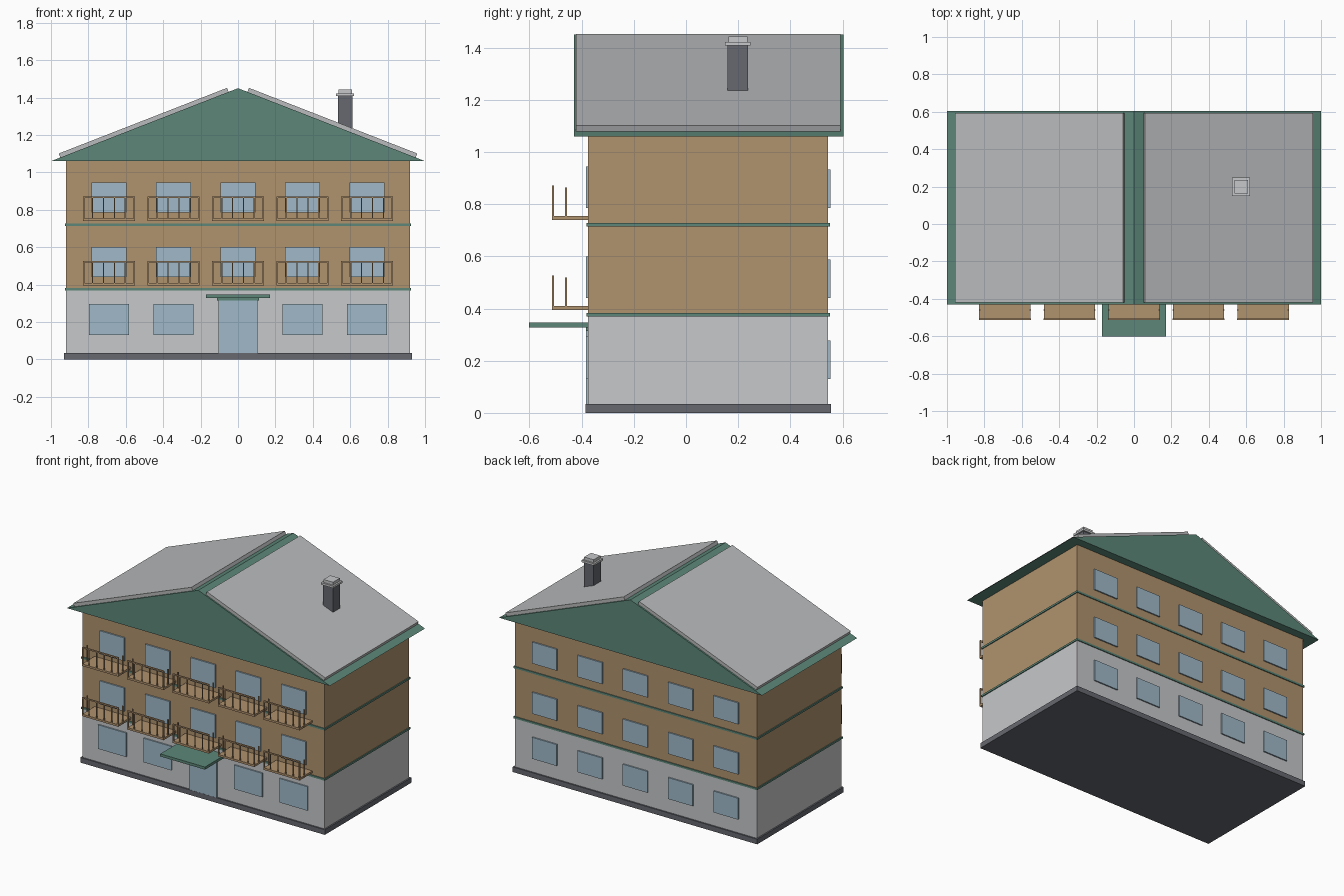
import bpy
import bmesh
from mathutils import Matrix, Vector

cube = bpy.data.objects.get("Cube")
if cube:
    bpy.data.objects.remove(cube, do_unlink=True)


def material(name, rgb):
    m = bpy.data.materials.new(name)
    m.use_nodes = True
    m.diffuse_color = (*rgb, 1)
    m.node_tree.nodes["Principled BSDF"].inputs["Base Color"].default_value = (*rgb, 1)
    return m


TAN = material("tan plaster", (0.434, 0.287, 0.155))
GREY = material("light grey plaster", (0.571, 0.578, 0.591))
PANEL = material("grey roofing", (0.49, 0.495, 0.503))
GREEN = material("green trim", (0.109, 0.242, 0.188))
GLASS = material("pale blue glass", (0.352, 0.491, 0.584))
DARK = material("dark grey stone", (0.133, 0.138, 0.159))


def finish(name, bm, mat):
    bmesh.ops.recalc_face_normals(bm, faces=bm.faces)
    me = bpy.data.meshes.new(name)
    bm.to_mesh(me)
    bm.free()
    me.materials.append(mat)
    ob = bpy.data.objects.new(name, me)
    bpy.context.collection.objects.link(ob)
    return ob


def boxes(name, mat, *spans):
    """One object from boxes given as (x range, y range, z range)."""
    bm = bmesh.new()
    for span in spans:
        lo, hi = Vector([s[0] for s in span]), Vector([s[1] for s in span])
        place = Matrix.Translation((lo + hi) / 2) @ Matrix.Diagonal((*(hi - lo), 1))
        bmesh.ops.create_cube(bm, size=1, matrix=place)
    return finish(name, bm, mat)


def extrude_y(name, mat, profile, y0, y1):
    """Extrude an (x, z) outline along y."""
    bm = bmesh.new()
    face = bm.faces.new([bm.verts.new((x, y0, z)) for x, z in profile])
    out = bmesh.ops.extrude_face_region(bm, geom=[face])
    moved = [v for v in out["geom"] if isinstance(v, bmesh.types.BMVert)]
    bmesh.ops.translate(bm, verts=moved, vec=(0, y1 - y0, 0))
    return finish(name, bm, mat)


def around(c, width):
    return (c - width / 2, c + width / 2)


FRONT, BACK, HALF = -0.375, 0.545, 0.92
FLOORS = (0.38, 0.725)
BAYS = [0.345 * i for i in range(-2, 3)]


def storey(name, mat, z0, z1, grow=0.0):
    return boxes(name, mat, ((-HALF - grow, HALF + grow), (FRONT - grow, BACK + grow), (z0, z1)))


# Walls, plinth and floor bands
storey("plinth", DARK, 0, 0.035, 0.01)
storey("ground_floor", GREY, 0.035, 0.375)
storey("upper_floors", TAN, 0.375, 1.06)
for i, z in enumerate(FLOORS):
    storey(f"floor_band_{i + 1}", GREEN, z - 0.011, z + 0.002, 0.006)

# Windows and door
front_y, back_y = (FRONT - 0.009, FRONT), (BACK, BACK + 0.009)
boxes("ground_front_windows", GLASS,
      *[(around(x, 0.213), front_y, (0.13, 0.295)) for x in BAYS if abs(x) > 0.1])
boxes("upper_front_windows", GLASS,
      *[(around(x, 0.187), front_y, (z + 0.06, z + 0.22)) for x in BAYS for z in FLOORS])
boxes("back_windows", GLASS,
      *[(around(x, 0.187), back_y, (z, z + 0.147)) for x in BAYS for z in (0.13, 0.44, 0.785)])
boxes("front_door", GLASS, (around(0, 0.21), front_y, (0.035, 0.314)))

# Entrance canopy
boxes("door_lintel", GREEN, (around(0, 0.225), front_y, (0.314, 0.328)))
boxes("entrance_canopy", GREEN, (around(0, 0.34), (-0.602, FRONT), (0.328, 0.346)))

# Balconies: slab, framed front railing with bars, and a post on each side
ROD, WIDTH, RAIL_Y = 0.008, 0.275, -0.509
for row, floor in enumerate(FLOORS):
    z = floor + 0.015
    for col, x in enumerate(BAYS):
        label = f"balcony_{row + 1}_{col + 1}"
        boxes(label + "_slab", TAN, (around(x, WIDTH), (-0.512, FRONT), (z, z + 0.014)))
        ends = [x - WIDTH / 2 + 0.003, x + WIDTH / 2 - 0.003]
        bars = [x + 0.058 * k for k in (-1.5, -0.5, 0.5, 1.5)]
        rods = [(around(p, ROD), around(RAIL_Y, ROD), (z, z + 0.13)) for p in ends]
        rods += [(around(p, 0.006), around(RAIL_Y, 0.006), (z + 0.014, z + 0.125)) for p in bars]
        rods += [(around(p, ROD), around(-0.46, 0.006), (z, z + 0.123)) for p in ends]
        rods.append((around(x, WIDTH), around(RAIL_Y, ROD), (z + 0.122, z + 0.131)))
        boxes(label + "_railing", TAN, *rods)

# Gable roof with a raised panel on each slope
EAVE, RIDGE = 1.06, 1.45
extrude_y("gable_roof", GREEN, [(-1, EAVE), (1, EAVE), (0, RIDGE)], -0.43, 0.603)
slope = Vector((1, EAVE - RIDGE))
lift = Vector((RIDGE - EAVE, 1)).normalized() * 0.023
for side, label in ((1, "left"), (-1, "right")):
    inner, outer = [Vector((0, RIDGE)) + slope * t for t in (0.05, 0.95)]
    outline = [(side * p.x, p.y) for p in (inner, outer, outer + lift, inner + lift)]
    extrude_y(f"roof_panel_{label}", PANEL, outline, -0.421, 0.593)

# Chimney with stepped cap
boxes("chimney_stack", DARK, ((0.535, 0.611), (0.16, 0.238), (1.21, 1.41)))
boxes("chimney_cap", GREY, ((0.525, 0.621), (0.15, 0.248), (1.408, 1.422)),
      ((0.537, 0.609), (0.162, 0.236), (1.42, 1.442)))
